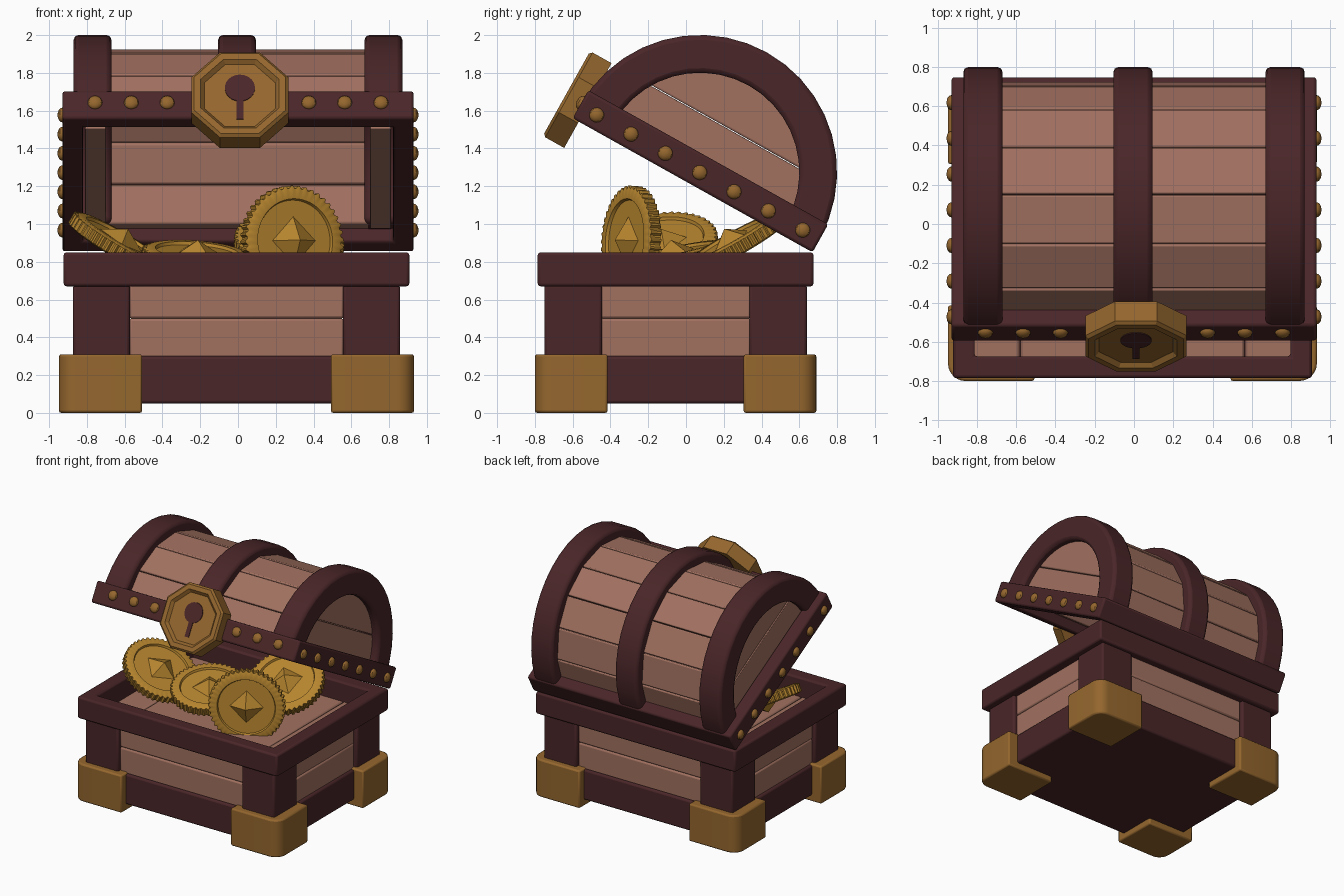
import bpy, bmesh, math
from mathutils import Matrix, Vector

if "Cube" in bpy.data.objects:
    bpy.data.objects.remove(bpy.data.objects["Cube"])

def material(name, rgb):
    m = bpy.data.materials.new(name)
    m.diffuse_color = (*rgb, 1)
    m.use_nodes = True
    m.node_tree.nodes["Principled BSDF"].inputs["Base Color"].default_value = m.diffuse_color
    return m

WOOD = material("light_wood", (0.36, 0.165, 0.118))
DARK = material("dark_wood", (0.068, 0.019, 0.021))
BRASS = material("brass", (0.30, 0.135, 0.027))
GOLD = material("coin_gold", (0.47, 0.235, 0.028))

# Lid frame: local x, y = front to back, z = up from lid underside
LID = Matrix.Translation((0, 0.035, 1.205)) @ Matrix.Rotation(math.radians(-29.2), 4, 'X')
HUB = 0.08          # height of the arch centre in the lid frame


def finish(bm, name, mat, matrix=None, bevel=0, segments=2):
    bmesh.ops.recalc_face_normals(bm, faces=bm.faces)
    me = bpy.data.meshes.new(name)
    bm.to_mesh(me)
    bm.free()
    ob = bpy.data.objects.new(name, me)
    bpy.context.collection.objects.link(ob)
    me.materials.append(mat)
    if matrix:
        ob.matrix_world = matrix
    if bevel:
        mod = ob.modifiers.new("bevel", 'BEVEL')
        mod.width, mod.segments, mod.limit_method = bevel, segments, 'ANGLE'
    bpy.ops.object.select_all(action='DESELECT')
    ob.select_set(True)
    bpy.context.view_layer.objects.active = ob
    bpy.ops.object.shade_smooth_by_angle(angle=math.radians(30))
    return ob


def loft(bm, loops):
    rows = [[bm.verts.new(p) for p in loop] for loop in loops]
    n = len(rows[0])
    for a, b in zip(rows, rows[1:]):
        for i in range(n):
            bm.faces.new((a[i], a[(i + 1) % n], b[(i + 1) % n], b[i]))
    bm.faces.new(rows[0])
    bm.faces.new(rows[-1])


def box(name, mat, x, y, z, bevel=0.015, matrix=None):
    bm = bmesh.new()
    loft(bm, [[(x[0], y[0], h), (x[1], y[0], h), (x[1], y[1], h), (x[0], y[1], h)] for h in z])
    return finish(bm, name, mat, matrix, bevel)


def prism(name, mat, pts, x0, x1, bevel=0.012):
    """Profile in the lid's (y, z) plane, extruded along x."""
    bm = bmesh.new()
    loft(bm, [[(x, u, v) for u, v in pts] for x in (x0, x1)])
    return finish(bm, name, mat, LID, bevel)


def frame(name, mat, x, y, z, t, matrix=None):
    """Rectangular ring of bar width t."""
    bm = bmesh.new()
    def loop(d, h):
        return [bm.verts.new(p) for p in ((x[0] + d, y[0] + d, h), (x[1] - d, y[0] + d, h),
                                          (x[1] - d, y[1] - d, h), (x[0] + d, y[1] - d, h))]
    rows = [loop(0, z[0]), loop(0, z[1]), loop(t, z[1]), loop(t, z[0])]
    for k in range(4):
        a, b = rows[k], rows[(k + 1) % 4]
        for i in range(4):
            bm.faces.new((a[i], a[(i + 1) % 4], b[(i + 1) % 4], b[i]))
    return finish(bm, name, mat, matrix, 0.015)


# ---- Base ----
CX, CY = -0.008, -0.055
box("plinth", DARK, (CX - .855, CX + .855), (CY - .685, CY + .685), (.05, .30))
frame("base_rim", DARK, (CX - .915, CX + .915), (CY - .73, CY + .73), (.67, .85), .11)
box("inner_floor_middle", WOOD, (CX - .57, CX + .57), (CY - .64, CY + .64), (.60, .69), .012)
for s in (-1, 1):
    side = "right" if s > 0 else "left"
    xs = sorted((CX + s * .575, CX + s * .83))
    box("inner_floor_" + side, WOOD, xs, (CY - .64, CY + .64), (.60, .69), .012)
    # wall planks, two rows each side
    for k, z in enumerate(((.29, .50), (.50, .69))):
        box(f"side_plank_{side}_{k}", WOOD, sorted((CX + s * .74, CX + s * .835)),
            (CY - .40, CY + .40), z, .014)
        face = "back" if s > 0 else "front"
        box(f"{face}_plank_{k}", WOOD, (CX - .57, CX + .57),
            sorted((CY + s * .57, CY + s * .665)), z, .014)
    for t in (-1, 1):
        end = "back" if t > 0 else "front"
        box(f"{end}_{side}_post", DARK, sorted((CX + s * .565, CX + s * .865)),
            sorted((CY + t * .39, CY + t * .695)), (.25, .68))
        # brass foot with a rounded outer corner
        r, ox, oy = .09, s * .94, t * .745
        pts = [(s * .5, t * .36), (ox, t * .36)]
        for i in range(7):
            a = math.radians(15 * i)
            pts.append((ox - s * r * (1 - math.cos(a)), oy - t * r * (1 - math.sin(a))))
        pts.append((s * .5, oy))
        bm = bmesh.new()
        loft(bm, [[(CX + px, CY + py, h) for px, py in pts] for h in (0, .31)])
        finish(bm, f"{end}_{side}_foot", BRASS, None, .012)

# ---- Lid ----
frame("lid_rim", DARK, (-.93, .93), (-.7275, .7275), (0, .17), .11, LID)


def arc(r, n=20):
    return [(r * math.cos(math.pi * i / n), HUB + r * math.sin(math.pi * i / n)) for i in range(n + 1)]


for name, x0, x1, inner in (("left_arch", -.87, -.67, .526), ("middle_arch", -.105, .095, .60),
                            ("right_arch", .67, .87, .526)):
    prism(name, DARK, arc(.726) + arc(inner)[::-1], x0, x1, .025)

# eight flat curved-top planks
for k in range(8):
    a0, a1 = (math.radians(22.5 * (k + e)) for e in (.01, .99))
    pts = [(r * math.cos(a), HUB + r * math.sin(a)) for r, a in ((.655, a0), (.655, a1), (.56, a1), (.56, a0))]
    prism(f"lid_plank_{k}", WOOD, pts, -.70, .70, .01)


# D-shaped end panels, two boards each
def d_slice(v0, v1, r=.545, n=10):
    right = []
    for i in range(n + 1):
        v = v0 + (v1 - v0) * (1 - (1 - i / n) ** 2)
        right.append((math.sqrt(max(r * r - (v - HUB) ** 2, 1e-4)), v))
    return right + [(-u, v) for u, v in reversed(right)]


for side, x0, x1 in (("left", -.81, -.70), ("right", .70, .81)):
    prism(f"{side}_end_board_low", WOOD, d_slice(.04, .352), x0, x1)
    prism(f"{side}_end_board_high", WOOD, d_slice(.356, HUB + .544), x0, x1)

# rivets on the rim sides and front
bm = bmesh.new()
spots = [((s * .93, -.625 + .2083 * i, .077), (.026, .039, .039)) for s in (-1, 1) for i in range(7)]
spots += [((s * x, -.7275, .095), (.039, .026, .039)) for s in (-1, 1) for x in (.375, .565, .757)]
for pos, size in spots:
    bmesh.ops.create_uvsphere(bm, u_segments=12, v_segments=8, radius=1,
                              matrix=Matrix.Translation(pos) @ Matrix.Diagonal((*size, 1)))
finish(bm, "rim_rivets", BRASS, LID)

# octagonal lock with a recessed face
LX, LV = .01, .098
bm = bmesh.new()
loops = []
for a, u in ((.257, -.69), (.257, -.805), (.242, -.82), (.208, -.82), (.188, -.797)):
    r = a / math.cos(math.pi / 8)
    loops.append([(LX + r * math.cos(math.pi * (k + .5) / 4), u, LV + r * math.sin(math.pi * (k + .5) / 4))
                  for k in range(8)])
loft(bm, loops)
finish(bm, "lock_plate", BRASS, LID)

# keyhole
pts = []
for i in range(21):
    a = math.radians(-77 + 334 * i / 20)
    pts.append((LX + .08 * math.cos(a), LV + .045 + .08 * math.sin(a)))
pts += [(LX - .018, LV - .145), (LX + .018, LV - .145)]
bm = bmesh.new()
loft(bm, [[(x, u, v) for x, v in pts] for u in (-.796, -.802)])
finish(bm, "keyhole", DARK, LID)


# ---- Coins ----
def coin(name, pos, normal, spin=0):
    bm = bmesh.new()
    teeth = 44
    def ring(r, z, notch=0):
        return [((r - notch * (k % 4 > 1)) * math.cos(a), (r - notch * (k % 4 > 1)) * math.sin(a), z)
                for k in range(teeth * 4) for a in [math.tau * k / (teeth * 4)]]
    half = [(.215, .024, 0), (.222, .04, 0), (.262, .04, 0), (.292, .03, .014)]
    prof = [(r, -z, n) for r, z, n in half] + [(r, z, n) for r, z, n in reversed(half)]
    loft(bm, [ring(*p) for p in prof])
    for s in (-1, 1):   # raised pyramid on each face
        bmesh.ops.create_cone(bm, cap_ends=True, segments=4, radius1=.13, radius2=0, depth=.075,
                              matrix=Matrix.Rotation(0 if s > 0 else math.pi, 4, 'X')
                              @ Matrix.Translation((0, 0, .06)))
    turn = Vector(normal).to_track_quat('Z', 'Y').to_matrix().to_4x4()
    finish(bm, name, GOLD, Matrix.Translation(pos) @ turn @ Matrix.Rotation(spin, 4, 'Z'))


coin("coin_standing", (.285, -.29, .91), (.45, -.88, .06), 0)
coin("coin_left", (-.63, -.12, .89), (.5, -.12, .86), .3)
coin("coin_back", (.27, .25, .89), (.1, -.48, .86), .5)
coin("coin_middle", (-.22, -.06, .82), (.08, -.2, .97), .2)
